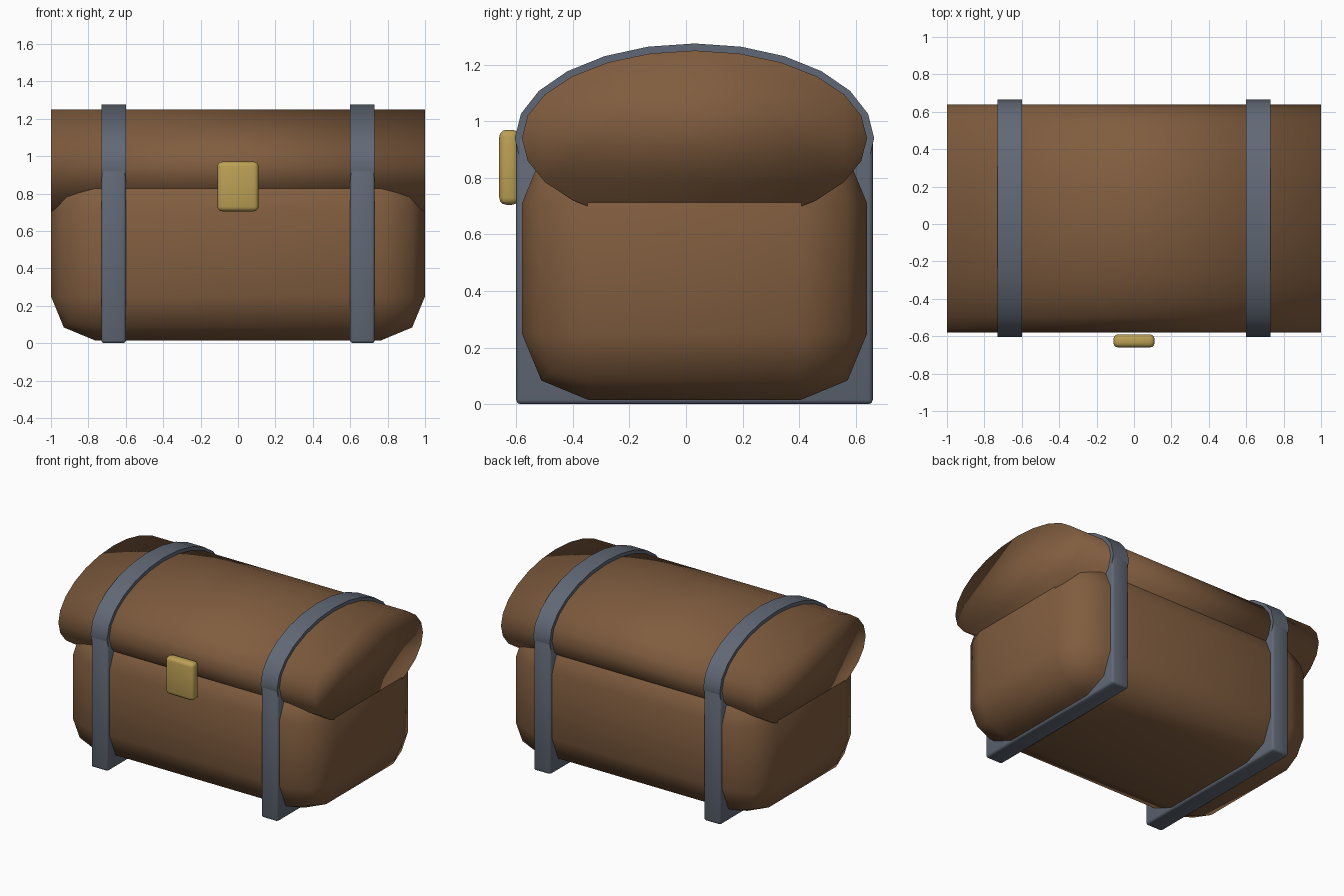
import bpy
import math

default = bpy.data.objects.get("Cube")
if default:
    bpy.data.objects.remove(default, do_unlink=True)

CENTRE_Y = 0.03   # the latch makes the front deeper, so the box sits slightly back
LID_Z = 0.94      # height of the lid's axis


def material(name, colour):
    mat = bpy.data.materials.new(name)
    mat.use_nodes = True
    mat.diffuse_color = (*colour, 1)
    mat.node_tree.nodes["Principled BSDF"].inputs["Base Color"].default_value = (*colour, 1)
    return mat


def finish(obj, name, mat, sharp):
    obj.name = name
    obj.data.materials.append(mat)
    bpy.ops.object.transform_apply(location=False, rotation=True, scale=True)
    if sharp:
        bpy.ops.object.shade_smooth_by_angle(angle=math.radians(40))
    else:
        bpy.ops.object.shade_smooth()
    return obj


def rounded_box(name, centre, size, bevel, segments, mat):
    bpy.ops.mesh.primitive_cube_add(size=1, location=centre)
    obj = bpy.context.object
    obj.scale = size
    finish(obj, name, mat, False)
    mod = obj.modifiers.new("Rounded edges", "BEVEL")
    mod.width = bevel
    mod.segments = segments
    mod.limit_method = "NONE"
    return obj


def oval_cylinder(name, x, length, half_depth, half_height, mat, sharp):
    # Cylinder lying along x with an oval section
    bpy.ops.mesh.primitive_cylinder_add(
        vertices=24, radius=1, depth=length,
        location=(x, CENTRE_Y, LID_Z), rotation=(0, math.pi / 2, 0))
    obj = bpy.context.object
    obj.scale = (half_height, half_depth, 1)
    return finish(obj, name, mat, sharp)


leather = material("brown leather", (0.22, 0.11, 0.05))
iron = material("blue grey iron", (0.12, 0.14, 0.18))
brass = material("brass", (0.5, 0.35, 0.09))

# Body and barrel lid
rounded_box("body", (0, CENTRE_Y, 0.48), (2, 1.22, 0.93), 0.235, 2, leather)
oval_cylinder("lid", 0, 1.998, 0.61, 0.31, leather, False)

# Straps: a squared band round the body and an oval band over the lid
for side, x in (("right", -0.665), ("left", 0.665)):
    rounded_box(f"{side}_body_strap", (x, CENTRE_Y, 0.475), (0.132, 1.26, 0.95), 0.015, 2, iron)
    oval_cylinder(f"{side}_lid_strap", x, 0.13, 0.635, 0.335, iron, True)

# Latch plate
rounded_box("latch", (0, -0.625, 0.8375), (0.22, 0.07, 0.265), 0.025, 3, brass)
